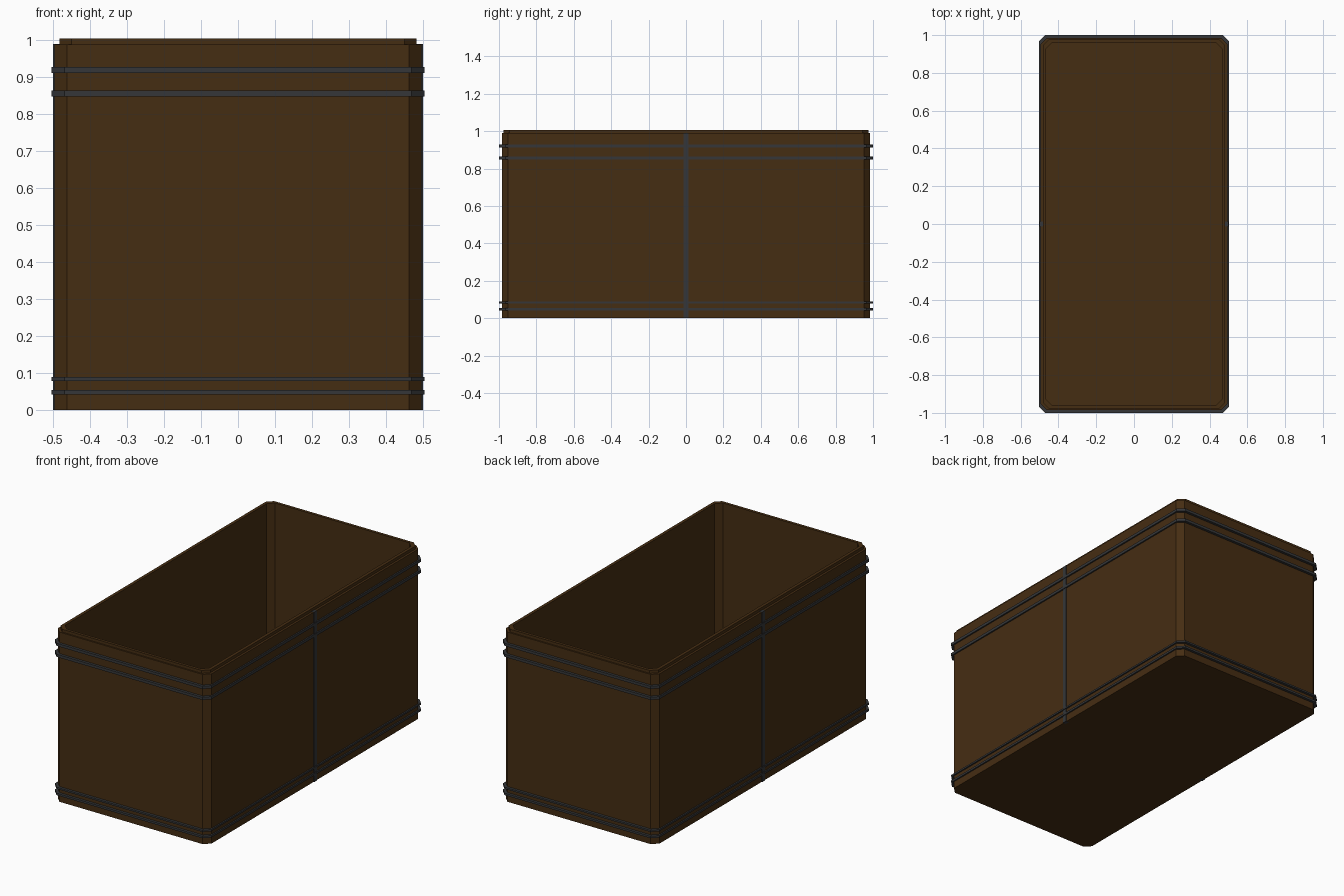
import bpy, bmesh

if "Cube" in bpy.data.objects:
    bpy.data.objects.remove(bpy.data.objects["Cube"])


def material(name, rgb):
    m = bpy.data.materials.new(name)
    m.diffuse_color = (*rgb, 1)
    m.use_nodes = True
    m.node_tree.nodes["Principled BSDF"].inputs["Base Color"].default_value = m.diffuse_color
    return m


WOOD = material("dark_wood", (0.06, 0.026, 0.006))
IRON = material("dark_iron", (0.035, 0.037, 0.04))


def loop(bm, hx, hy, c, z):
    """Rectangle with cut corners at height z."""
    pts = [(hx, hy - c), (hx - c, hy), (c - hx, hy), (-hx, hy - c),
           (-hx, c - hy), (c - hx, -hy), (hx - c, -hy), (hx, c - hy)]
    return [bm.verts.new((x, y, z)) for x, y in pts]


def loft(name, sections, mat, closed=False):
    """Skin a series of (half x, half y, corner cut, z) sections."""
    bm = bmesh.new()
    loops = [loop(bm, *s) for s in sections]
    pairs = list(zip(loops, loops[1:]))
    if closed:
        pairs.append((loops[-1], loops[0]))
    else:
        bm.faces.new(loops[0])
        bm.faces.new(loops[-1])
    for a, b in pairs:
        for i in range(8):
            j = (i + 1) % 8
            bm.faces.new((a[i], a[j], b[j], b[i]))
    bmesh.ops.recalc_face_normals(bm, faces=bm.faces)
    me = bpy.data.meshes.new(name)
    bm.to_mesh(me)
    bm.free()
    me.materials.append(mat)
    ob = bpy.data.objects.new(name, me)
    bpy.context.collection.objects.link(ob)
    return ob


# Open box with a stepped lip and a hollow inside
loft("box_body", [
    (0.496, 0.985, 0.034, 0.0),
    (0.496, 0.985, 0.034, 0.989),
    (0.483, 0.977, 0.033, 0.989),
    (0.483, 0.977, 0.033, 1.006),
    (0.465, 0.960, 0.032, 1.006),
    (0.465, 0.960, 0.032, 0.03),
], WOOD)

# Iron bands around the box
bands = [("lower_band_1", 0.042, 0.054), ("lower_band_2", 0.079, 0.089),
         ("upper_band_1", 0.848, 0.864), ("upper_band_2", 0.912, 0.928)]
for name, z0, z1 in bands:
    outer, inner = (0.504, 1.0, 0.034), (0.488, 0.977, 0.034)
    loft(name, [(*outer, z0), (*outer, z1), (*inner, z1), (*inner, z0)],
         IRON, closed=True)

# Upright straps in the middle of the long sides
for name, side in (("left_strap", -1), ("right_strap", 1)):
    bpy.ops.mesh.primitive_cube_add(size=1, location=(side * 0.490, 0, 0.4955))
    ob = bpy.context.object
    ob.name = name
    ob.scale = (0.02, 0.026, 0.991)
    ob.data.materials.append(IRON)
